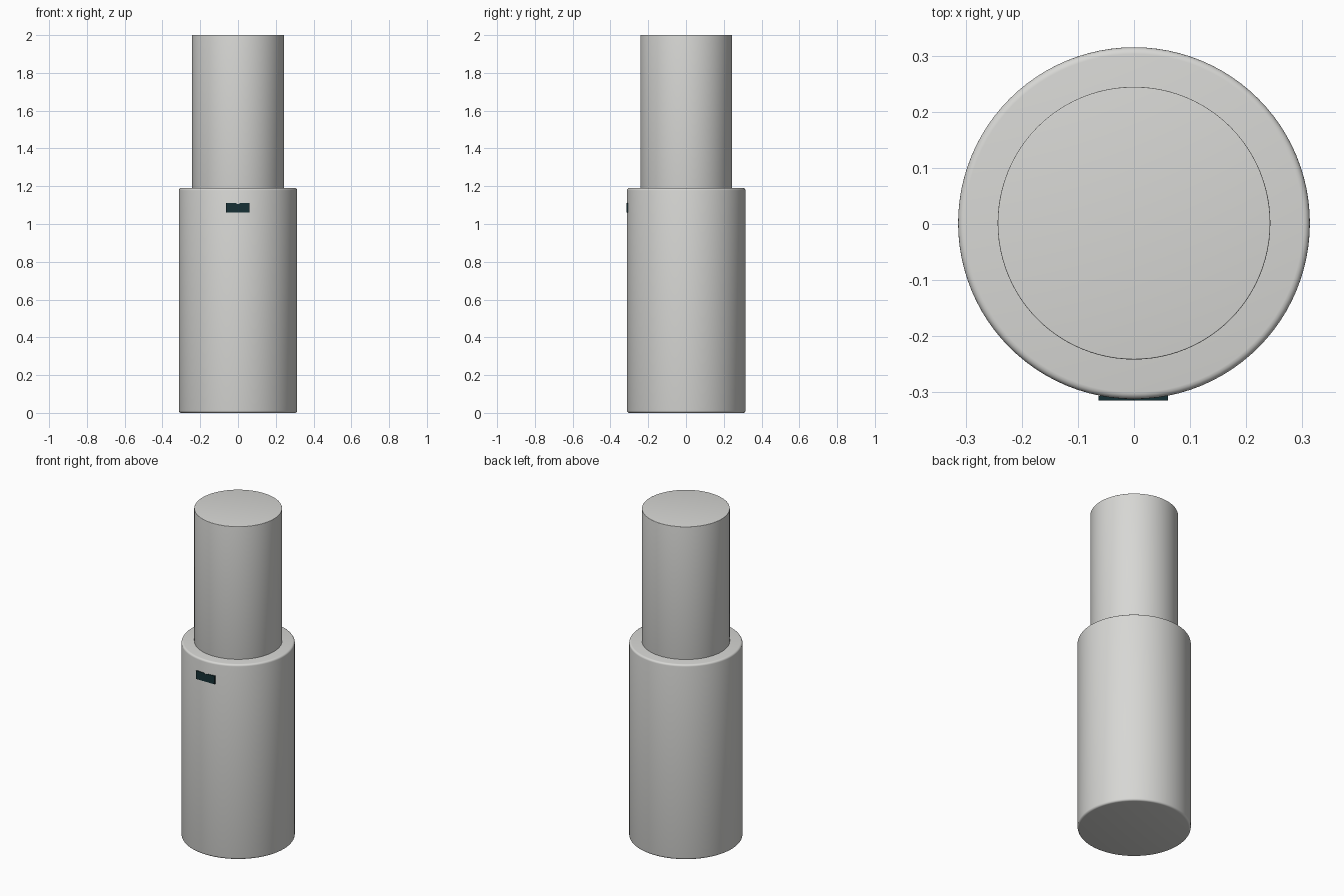
import bpy, bmesh, math

cube = bpy.data.objects.get("Cube")
if cube:
    bpy.data.objects.remove(cube, do_unlink=True)


def material(name, color):
    mat = bpy.data.materials.new(name)
    mat.use_nodes = True
    mat.diffuse_color = color
    bsdf = next(n for n in mat.node_tree.nodes if n.type == 'BSDF_PRINCIPLED')
    bsdf.inputs["Base Color"].default_value = color
    return mat


pale_grey = material("pale grey", (0.68, 0.68, 0.66, 1))
dark_teal = material("dark teal", (0.008, 0.03, 0.035, 1))
CENTRE_Y = 0.0015


def cylinder(name, radius, bottom, top, bevel):
    """Upright smooth cylinder with softened rims."""
    bpy.ops.mesh.primitive_cylinder_add(
        vertices=96, radius=radius, depth=top - bottom,
        location=(0, CENTRE_Y, (bottom + top) / 2))
    obj = bpy.context.object
    obj.name = name
    obj.data.materials.append(pale_grey)
    mod = obj.modifiers.new("rim", 'BEVEL')
    mod.width = bevel
    mod.segments = 4
    mod.limit_method = 'ANGLE'
    mod.angle_limit = math.radians(40)
    bpy.ops.object.modifier_apply(modifier=mod.name)
    bpy.ops.object.shade_smooth_by_angle(angle=math.radians(35))
    return obj


# Wide lower body and narrower upper cylinder
cylinder("lower_body", 0.3135, 0, 1.19, 0.012)
cylinder("upper_cylinder", 0.243, 1.17, 2.0, 0.002)

# Thin flat badge on the front, with a shallow dip in its top edge
outline = [(-0.063, 1.061), (0.061, 1.061), (0.061, 1.111),
           (0.012, 1.111), (0, 1.105), (-0.012, 1.111), (-0.063, 1.111)]
bm = bmesh.new()
face = bm.faces.new([bm.verts.new((x, -0.3145, z)) for x, z in outline])
depth = bmesh.ops.extrude_face_region(bm, geom=[face])
for v in depth["geom"]:
    if isinstance(v, bmesh.types.BMVert):
        v.co.y += 0.008
bmesh.ops.recalc_face_normals(bm, faces=bm.faces[:])
mesh = bpy.data.meshes.new("front_badge")
bm.to_mesh(mesh)
bm.free()
mesh.materials.append(dark_teal)
badge = bpy.data.objects.new("front_badge", mesh)
bpy.context.collection.objects.link(badge)
